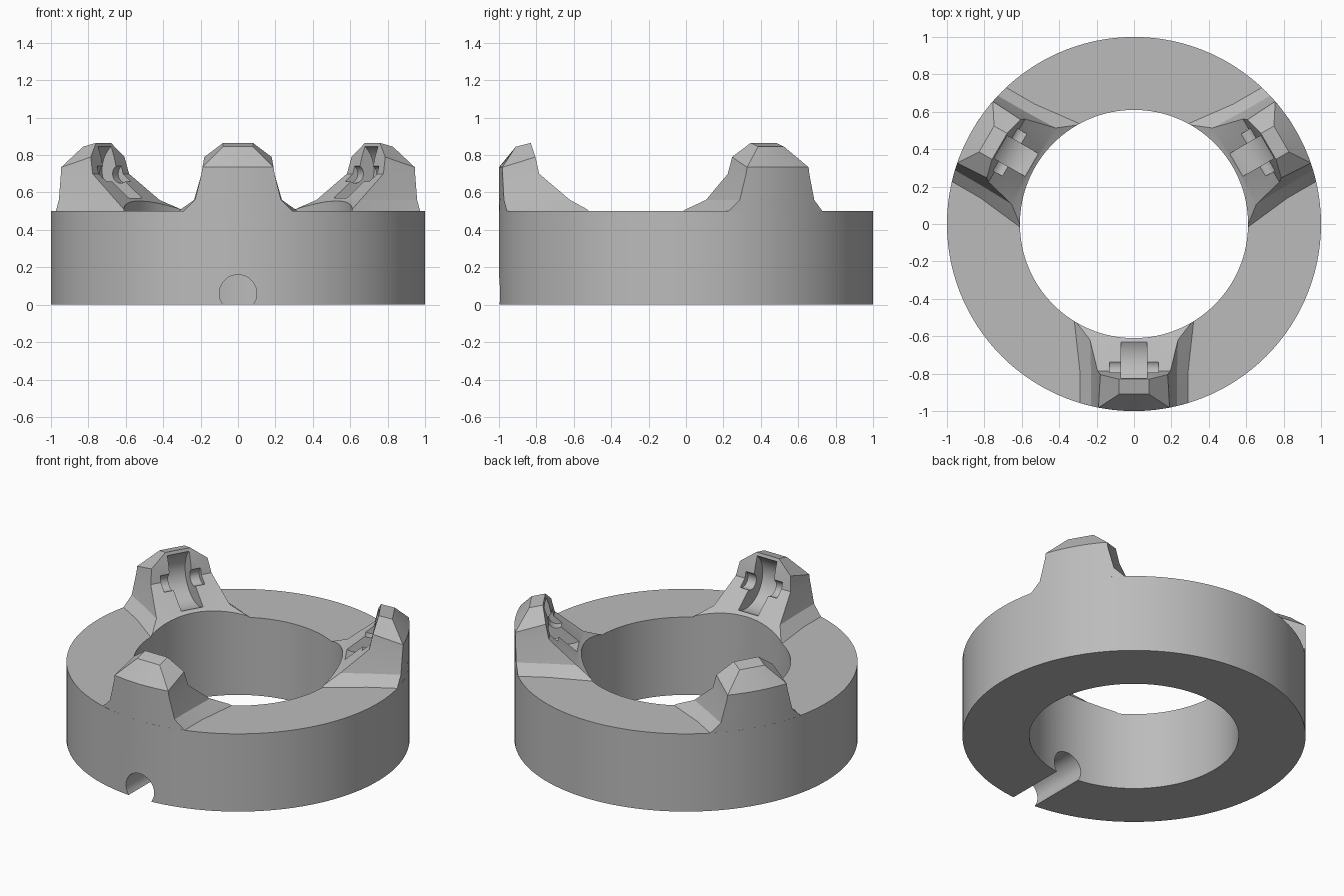
import bpy, bmesh, math
from mathutils import Matrix

cube = bpy.data.objects.get("Cube")
if cube:
    bpy.data.objects.remove(cube, do_unlink=True)

gray = bpy.data.materials.new("plain gray")
gray.use_nodes = True
color = (0.5, 0.5, 0.5, 1)
gray.diffuse_color = color
gray.node_tree.nodes["Principled BSDF"].inputs["Base Color"].default_value = color

RING_TOP, BORE = 0.5, 0.61


def make_object(name, bm):
    bmesh.ops.recalc_face_normals(bm, faces=bm.faces)
    mesh = bpy.data.meshes.new(name)
    bm.to_mesh(mesh)
    bm.free()
    mesh.materials.append(gray)
    obj = bpy.data.objects.new(name, mesh)
    bpy.context.collection.objects.link(obj)
    return obj


def cylinder(name, radius, length, center, axis="Z", sides=48):
    bm = bmesh.new()
    turn = {"X": Matrix.Rotation(math.pi / 2, 4, "Y"),
            "Y": Matrix.Rotation(math.pi / 2, 4, "X"),
            "Z": Matrix.Identity(4)}[axis]
    bmesh.ops.create_cone(bm, cap_ends=True, segments=sides, radius1=radius,
                          radius2=radius, depth=length,
                          matrix=Matrix.Translation(center) @ turn)
    return make_object(name, bm)


def cut(obj, cutters):
    for cutter in cutters:
        mod = obj.modifiers.new("cut", "BOOLEAN")
        mod.operation, mod.solver, mod.object = "DIFFERENCE", "EXACT", cutter
    bpy.context.view_layer.update()
    result = bpy.data.meshes.new_from_object(
        obj.evaluated_get(bpy.context.evaluated_depsgraph_get()))
    obj.modifiers.clear()
    obj.data = result
    for cutter in cutters:
        bpy.data.objects.remove(cutter, do_unlink=True)


def smooth(obj):
    bpy.ops.object.select_all(action="DESELECT")
    obj.select_set(True)
    bpy.context.view_layer.objects.active = obj
    bpy.ops.object.shade_smooth_by_angle(angle=math.radians(20))


# Base ring with a round channel through the front wall
ring = cylinder("base_ring", 1, RING_TOP, (0, 0, RING_TOP / 2), sides=120)
cut(ring, [cylinder("bore", BORE, 2, (0, 0, 0.3), sides=120),
           cylinder("channel", 0.1, 0.8, (0, -0.8, 0.06), "Y")])
smooth(ring)

# Lug levels, each with inner, middle and outer corners: half width, radius, height
levels = [
    ((0.32, 0.51, 0.50), (0.29, 0.78, 0.50), (0.29, None, 0.50)),
    ((0.235, 0.62, 0.56), (0.23, 0.80, 0.56), (0.23, None, 0.56)),
    ((0.195, 0.785, 0.70), (0.195, 0.85, 0.70), (0.195, None, 0.70)),
    ((0.18, 0.805, 0.79), (0.185, 0.89, 0.763), (0.19, None, 0.735)),
    ((0.08, 0.83, 0.865), (0.08, 0.87, 0.855), (0.08, 0.91, 0.845)),
]
ARC = 8


def lug_loop(inner, middle, outer):
    width, radius, height = outer
    points = [(-w, -r, z) for w, r, z in (inner, middle)]
    for i in range(ARC + 1):
        x = width * (2 * i / ARC - 1)
        points.append((x, -(radius or math.sqrt(1 - x * x)), height))
    return points + [(w, -r, z) for w, r, z in (middle, inner)]


def make_lug(name):
    bm = bmesh.new()
    loops = [[bm.verts.new(p) for p in lug_loop(*level)] for level in levels]
    count = len(loops[0])
    for low, high in zip(loops, loops[1:]):
        for i in range(count):
            j = (i + 1) % count
            bm.faces.new((low[i], low[j], high[j], high[i]))
    bm.faces.new(loops[0])
    bm.faces.new(loops[-1])
    lug = make_object(name, bm)
    # Wheel slot and axle seat in the inner face
    cut(lug, [cylinder("bore", BORE, 2, (0, 0, 0.3), sides=120),
              cylinder("wheel_slot", 0.17, 0.14, (0, -0.71, 0.72), "X"),
              cylinder("axle_seat", 0.05, 0.26, (0, -0.765, 0.70), "X", 24)])
    return lug


# Three lugs spaced evenly around the ring
for index, name in enumerate(("front_lug", "back_left_lug", "back_right_lug")):
    lug = make_lug(name)
    lug.data.transform(Matrix.Rotation(index * math.tau / 3, 4, "Z"))
    smooth(lug)
